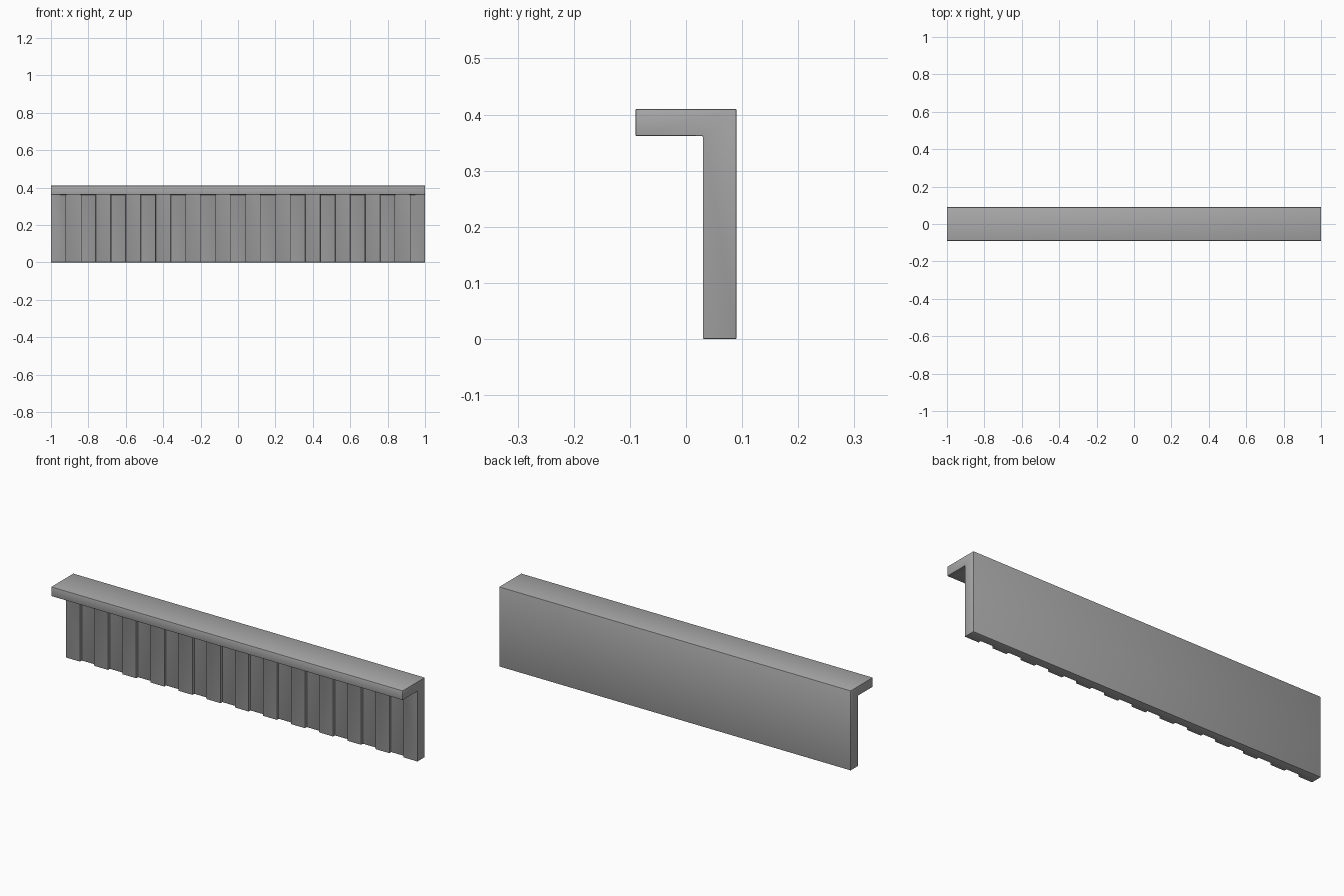
import bpy
import bmesh
from math import radians

cube = bpy.data.objects.get("Cube")
if cube:
    bpy.data.objects.remove(cube, do_unlink=True)

STRIPS = 25                 # alternating raised and recessed strips
WIDTH = 2.0 / STRIPS
HEIGHT, LEDGE_Z = 0.41, 0.362
FRONT, BACK = 0.03, 0.09    # upright panel faces
GROOVE = 0.015              # flute depth

grey = bpy.data.materials.new("stone_grey")
grey.use_nodes = True
colour = (0.4, 0.4, 0.4, 1)
grey.diffuse_color = colour
grey.node_tree.nodes["Principled BSDF"].inputs["Base Color"].default_value = colour


def extrude_x(bm, profile, x0, x1):
    """Add a solid with a (y, z) profile running from x0 to x1."""
    face = bm.faces.new([bm.verts.new((x0, y, z)) for y, z in profile])
    result = bmesh.ops.extrude_face_region(bm, geom=[face])
    verts = [v for v in result["geom"] if isinstance(v, bmesh.types.BMVert)]
    bmesh.ops.translate(bm, verts=verts, vec=(x1 - x0, 0, 0))


def make_object(name, bm):
    bmesh.ops.recalc_face_normals(bm, faces=bm.faces)
    mesh = bpy.data.meshes.new(name)
    bm.to_mesh(mesh)
    bm.free()
    mesh.materials.append(grey)
    obj = bpy.data.objects.new(name, mesh)
    bpy.context.collection.objects.link(obj)
    return obj


# Upright panel with overhanging ledge, one L-shaped solid
bm = bmesh.new()
extrude_x(bm, [(FRONT, 0), (BACK, 0), (BACK, HEIGHT), (-BACK, HEIGHT),
               (-BACK, LEDGE_Z), (FRONT, LEDGE_Z)], -1, 1)
panel = make_object("fluted_panel", bm)

# Flutes cut into every second strip, up to the underside of the ledge
bm = bmesh.new()
for i in range(1, STRIPS, 2):
    x = -1 + i * WIDTH
    extrude_x(bm, [(0, -0.1), (FRONT + GROOVE, -0.1),
                   (FRONT + GROOVE, LEDGE_Z), (0, LEDGE_Z)], x, x + WIDTH)
cutter = make_object("flute_cutter", bm)
cutter.hide_render = True

cut = panel.modifiers.new("flutes", "BOOLEAN")
cut.operation = "DIFFERENCE"
cut.solver = "EXACT"
cut.object = cutter

# Slightly softened edges
bevel = panel.modifiers.new("soft_edges", "BEVEL")
bevel.width = 0.002
bevel.segments = 2
bevel.limit_method = "ANGLE"
bevel.angle_limit = radians(40)

bpy.context.view_layer.objects.active = panel
panel.select_set(True)
for name in ("flutes", "soft_edges"):
    bpy.ops.object.modifier_apply(modifier=name)
bpy.data.objects.remove(cutter, do_unlink=True)
bpy.ops.object.shade_smooth_by_angle(angle=radians(35))
